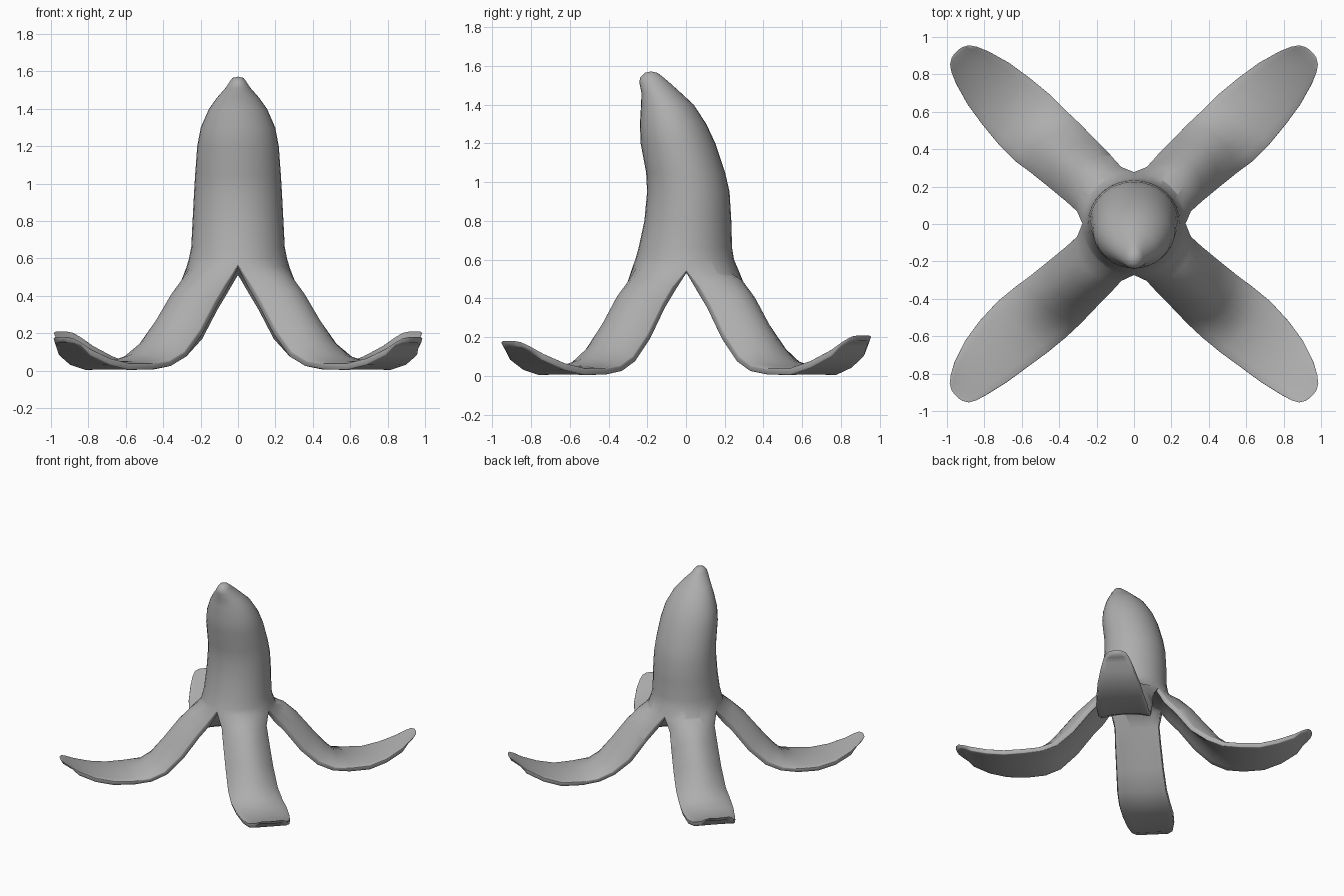
import bpy, bmesh, math
from mathutils import Vector

default = bpy.data.objects.get("Cube")
if default:
    bpy.data.objects.remove(default, do_unlink=True)

PER_STRIP = 8
SEGMENTS = 4 * PER_STRIP
THICKNESS = 0.034
INNER_ARCH = 0.25

# Upper body: height, front y, back y, half width
BODY = [
    (0.545, -0.275, 0.28, 0.278), (0.60, -0.262, 0.248, 0.262),
    (0.66, -0.245, 0.238, 0.25), (0.80, -0.215, 0.234, 0.243),
    (0.95, -0.201, 0.225, 0.235), (1.05, -0.206, 0.202, 0.229),
    (1.20, -0.234, 0.152, 0.218), (1.30, -0.238, 0.105, 0.199),
    (1.40, -0.232, 0.04, 0.155), (1.46, -0.230, -0.025, 0.112),
    (1.51, -0.240, -0.08, 0.068), (1.54, -0.238, -0.115, 0.048),
    (1.565, -0.212, -0.148, 0.03),
]

# Peeled strip: ridge distance and height, edge distance and height,
# half width, sideways sway
STRIP = [
    (0.35, 0.51, 0.265, 0.46, 0.168, 0.0), (0.44, 0.425, 0.345, 0.37, 0.172, 0.0),
    (0.55, 0.285, 0.46, 0.215, 0.178, 0.005), (0.645, 0.168, 0.58, 0.1, 0.186, 0.01),
    (0.725, 0.092, 0.69, 0.052, 0.192, 0.02), (0.82, 0.054, 0.81, 0.038, 0.192, 0.032),
    (0.95, 0.05, 0.95, 0.038, 0.178, 0.04), (1.08, 0.078, 1.08, 0.07, 0.158, 0.04),
    (1.20, 0.125, 1.20, 0.125, 0.124, 0.034), (1.27, 0.165, 1.265, 0.168, 0.098, 0.026),
    (1.305, 0.188, 1.30, 0.19, 0.074, 0.022), (1.325, 0.197, 1.32, 0.197, 0.04, 0.022),
]

bm = bmesh.new()


def bridge(low, high):
    for a, b, c, d in zip(low, low[1:], high[1:], high):
        bm.faces.new((a, b, c, d))


def body_ring(z, front, back, half, tilt):
    ring = []
    for k in range(SEGMENTS):
        a = math.tau * k / SEGMENTS
        y = (front + back) / 2 + math.sin(a) * (back - front) / 2
        ring.append(bm.verts.new((half * math.cos(a), y, z - tilt * math.sin(a))))
    return ring + ring[:1]


def section(outer, inner):
    return outer + inner[::-1] + outer[:1]


# Body and its blunt tip; the lowest ring dips towards the back
rings = [body_ring(*row, 0.0 if i else 0.02) for i, row in enumerate(BODY)]
for low, high in zip(rings, rings[1:]):
    bridge(low, high)
tip = bm.verts.new((0, -0.18, 1.572))
for a, b in zip(rings[-1], rings[-1][1:]):
    bm.faces.new((a, b, tip))
core = bm.verts.new((0, 0, 0.57))

# Four strips, arched outside and nearly flat inside, along the diagonals
for quarter in range(4):
    angle = math.radians(45 + 90 * quarter)
    c, s = math.cos(angle), math.sin(angle)
    at_back = s > 0
    outward = 1 if quarter % 2 else -1

    def place(d, side, z):
        return bm.verts.new((d * c - side * s, d * s + side * c, z))

    # Underside of the body where the strip begins
    first = quarter * PER_STRIP
    outer = rings[0][first:first + PER_STRIP + 1]
    inner = []
    for k, v in enumerate(outer):
        chord = outer[0].co.lerp(outer[-1].co, k / PER_STRIP)
        p = chord.lerp(v.co, INNER_ARCH)
        inner.append(bm.verts.new((p.x * 0.9, p.y * 0.9, p.z - 0.015)))
    for a, b in zip(inner, inner[1:]):
        bm.faces.new((b, a, core))
    previous = section(outer, inner)

    for i, (rd, rz, ed, ez, width, sway) in enumerate(STRIP):
        lift = 1 if rd < 1 else (1.07 if at_back else 0.92)
        shift = outward * (min(sway, 0.02) if at_back else sway)
        inward = Vector((ed - rd, ez - rz - 0.01)).normalized() * THICKNESS
        outer, inner = [], []
        for k in range(PER_STRIP + 1):
            t = 2 * k / PER_STRIP - 1
            arch = 1 - t * t
            # The edge beside the rear notch hangs slightly lower
            dip = 0.025 * t * t if at_back and t * outward < 0 and i < 3 else 0
            d = ed + (rd - ed) * arch
            z = (ez + (rz - ez) * arch) * lift - dip
            outer.append(place(d, width * t + shift, z))
            d = ed + (rd - ed) * arch * INNER_ARCH + inward.x
            z = (ez + (rz - ez) * arch * INNER_ARCH) * lift - dip + inward.y
            inner.append(place(d, width * t * 0.96 + shift, z))
        current = section(outer, inner)
        bridge(current, previous)
        previous = current
    bm.faces.new(previous[:-1])

bmesh.ops.remove_doubles(bm, verts=bm.verts[:], dist=0.0005)
bmesh.ops.recalc_face_normals(bm, faces=bm.faces[:])
mesh = bpy.data.meshes.new("fruit_peel")
bm.to_mesh(mesh)
bm.free()
peel = bpy.data.objects.new("fruit_peel", mesh)
bpy.context.collection.objects.link(peel)

# Single grey skin colour
grey = (0.42, 0.42, 0.42, 1)
mat = bpy.data.materials.new("peel_grey")
mat.use_nodes = True
mat.diffuse_color = grey
mat.node_tree.nodes["Principled BSDF"].inputs["Base Color"].default_value = grey
mesh.materials.append(mat)

# Softly rounded rims
rim = peel.modifiers.new("rounded_rim", "BEVEL")
rim.width = 0.011
rim.segments = 2
rim.limit_method = "ANGLE"
rim.angle_limit = math.radians(50)

bpy.ops.object.select_all(action="DESELECT")
peel.select_set(True)
bpy.context.view_layer.objects.active = peel
bpy.ops.object.modifier_apply(modifier="rounded_rim")
bpy.ops.object.shade_smooth_by_angle(angle=math.radians(60))
